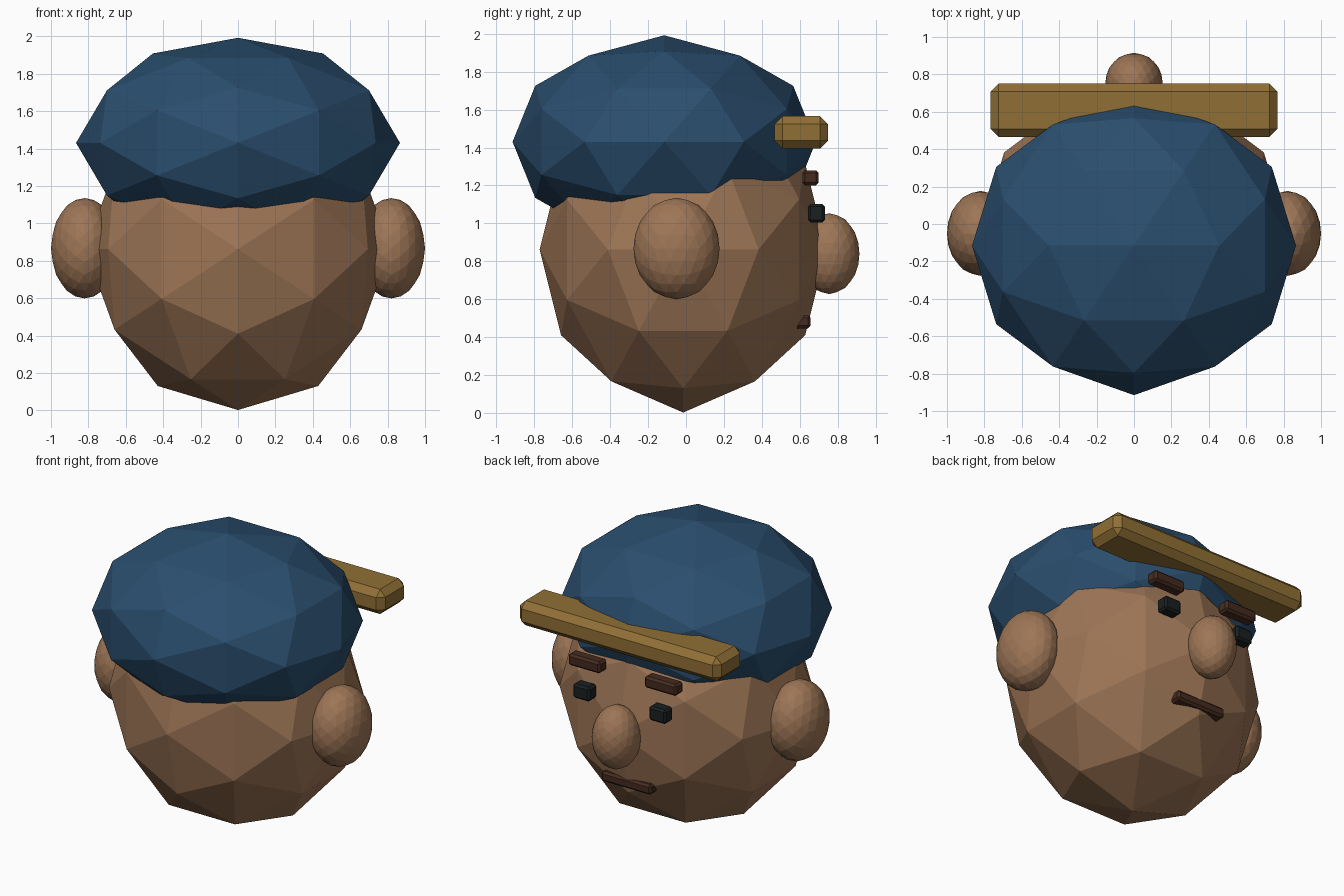
import bpy, bmesh
from mathutils import Vector

if "Cube" in bpy.data.objects:
    bpy.data.objects.remove(bpy.data.objects["Cube"])


def material(name, rgb):
    m = bpy.data.materials.new(name)
    m.diffuse_color = (*rgb, 1)
    m.use_nodes = True
    m.node_tree.nodes["Principled BSDF"].inputs["Base Color"].default_value = m.diffuse_color
    return m


SKIN = material("skin", (0.34, 0.18, 0.093))
BLUE = material("cap_blue", (0.023, 0.076, 0.156))
GOLD = material("brim_gold", (0.28, 0.16, 0.036))
BROWN = material("dark_brown", (0.06, 0.024, 0.014))
BLACK = material("eye_black", (0.01, 0.014, 0.015))


def finish(bm, name, mat, loc):
    bmesh.ops.recalc_face_normals(bm, faces=bm.faces)
    me = bpy.data.meshes.new(name)
    bm.to_mesh(me)
    bm.free()
    me.materials.append(mat)
    ob = bpy.data.objects.new(name, me)
    ob.location = loc
    bpy.context.collection.objects.link(ob)
    return ob


# Faceted ellipsoid: axis-aligned icosahedron, subdivided and scaled
def blob(name, mat, loc, radii, levels=1):
    bm = bmesh.new()
    t = (1 + 5 ** 0.5) / 2
    for a in (-1, 1):
        for b in (-t, t):
            for co in ((a, 0, b), (0, b, a), (b, a, 0)):
                bm.verts.new(co)
    bmesh.ops.convex_hull(bm, input=bm.verts)
    for _ in range(levels):
        for v in bm.verts:
            v.co.normalize()
        bmesh.ops.subdivide_edges(bm, edges=bm.edges[:], cuts=1, use_grid_fill=True)
    for v in bm.verts:
        v.co = v.co.normalized() * Vector(radii)
    return finish(bm, name, mat, loc)


# Box with chamfered edges
def box(name, mat, loc, size, chamfer):
    bm = bmesh.new()
    bmesh.ops.create_cube(bm, size=1)
    bmesh.ops.scale(bm, vec=size, verts=bm.verts)
    bmesh.ops.bevel(bm, geom=bm.edges[:], offset=chamfer, segments=1,
                    affect='EDGES', profile=0.5)
    return finish(bm, name, mat, loc)


# Head and cap
blob("head", SKIN, (0, -0.015, 0.862), (0.816, 0.757, 0.86))
blob("cap", BLUE, (0, -0.115, 1.43), (0.866, 0.80, 0.562))
box("cap_brim", GOLD, (0, 0.608, 1.48), (1.534, 0.284, 0.17), 0.042)

# Nose and mouth
blob("nose", SKIN, (0, 0.755, 0.84), (0.153, 0.16, 0.213), 2)
box("mouth", BROWN, (0, 0.615, 0.48), (0.38, 0.085, 0.07), 0.015)

# Paired parts
for side, s in (("left", -1), ("right", 1)):
    blob(side + "_ear", SKIN, (s * 0.82, -0.05, 0.867), (0.18, 0.227, 0.268), 2)
    box(side + "_eye", BLACK, (s * 0.29, 0.688, 1.053), (0.13, 0.088, 0.098), 0.014)
    box(side + "_eyebrow", BROWN, (s * 0.29, 0.657, 1.24), (0.245, 0.086, 0.08), 0.015)
